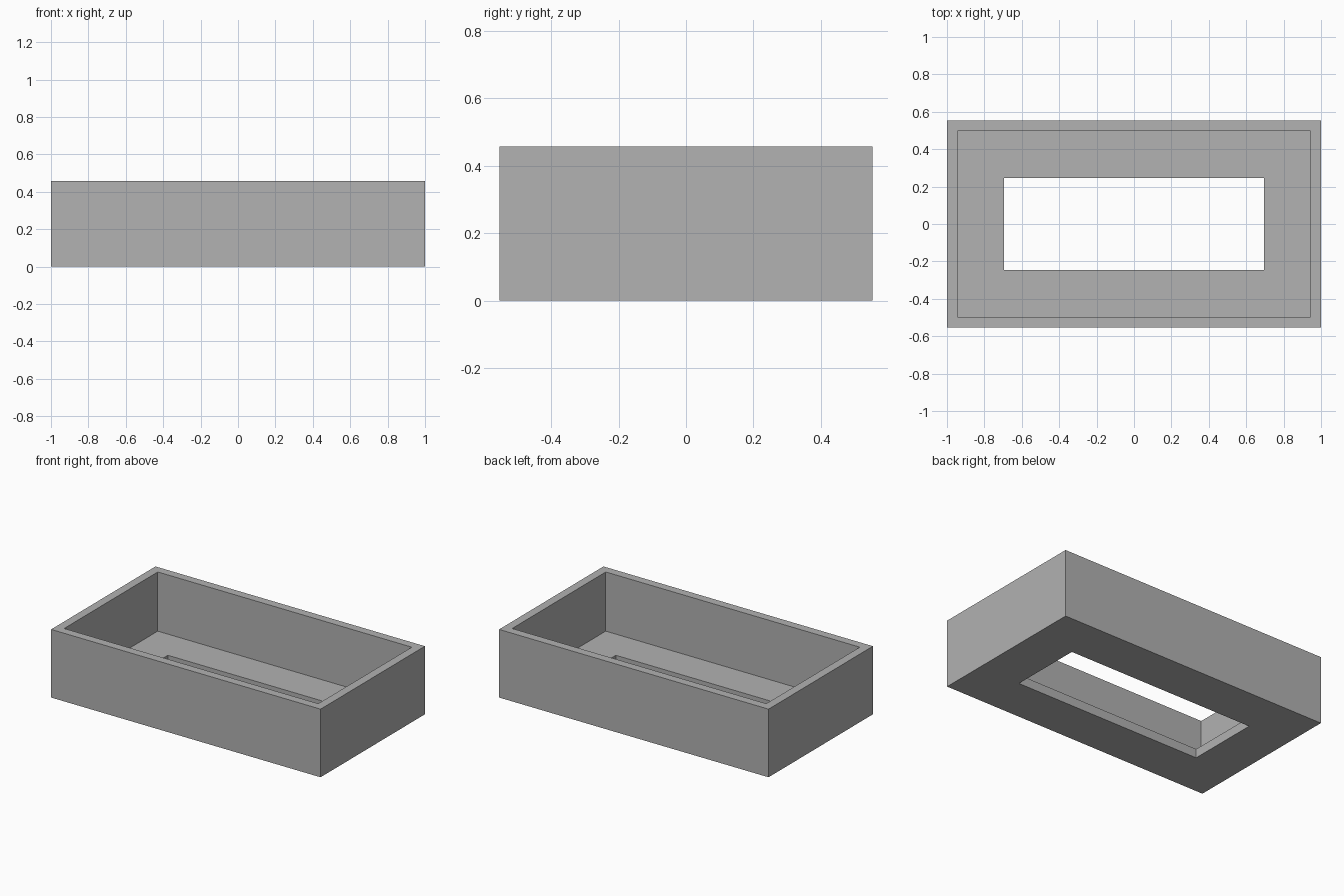
import bpy
import bmesh

cube = bpy.data.objects.get("Cube")
if cube:
    bpy.data.objects.remove(cube, do_unlink=True)

# Overall sizes
HALF_X, HALF_Y, HEIGHT = 1.0, 0.553, 0.457
WALL = 0.057
FLOOR = 0.06
HOLE_INSET = 0.306

grey = bpy.data.materials.new("plain grey")
grey.use_nodes = True
colour = (0.445, 0.445, 0.445, 1.0)
grey.diffuse_color = colour
grey.node_tree.nodes["Principled BSDF"].inputs["Base Color"].default_value = colour


def ring(bm, inset, z):
    """Rectangular loop of corners, inset from the outer footprint."""
    x, y = HALF_X - inset, HALF_Y - inset
    return [bm.verts.new((sx * x, sy * y, z))
            for sx, sy in ((-1, -1), (1, -1), (1, 1), (-1, 1))]


# Cross-section of the tray (inset, height), swept round the rectangle
profile = [
    (HOLE_INSET, 0), (0, 0),              # underside
    (0, HEIGHT), (WALL, HEIGHT),          # outer wall and rim
    (WALL, FLOOR), (HOLE_INSET, FLOOR),   # inner wall and floor ledge
]

bm = bmesh.new()
rings = [ring(bm, inset, z) for inset, z in profile]
for a, b in zip(rings, rings[1:] + rings[:1]):
    for i in range(4):
        j = (i + 1) % 4
        bm.faces.new((a[i], a[j], b[j], b[i]))
bmesh.ops.recalc_face_normals(bm, faces=bm.faces)

mesh = bpy.data.meshes.new("open_tray")
bm.to_mesh(mesh)
bm.free()
mesh.materials.append(grey)
tray = bpy.data.objects.new("open_tray", mesh)
bpy.context.collection.objects.link(tray)
